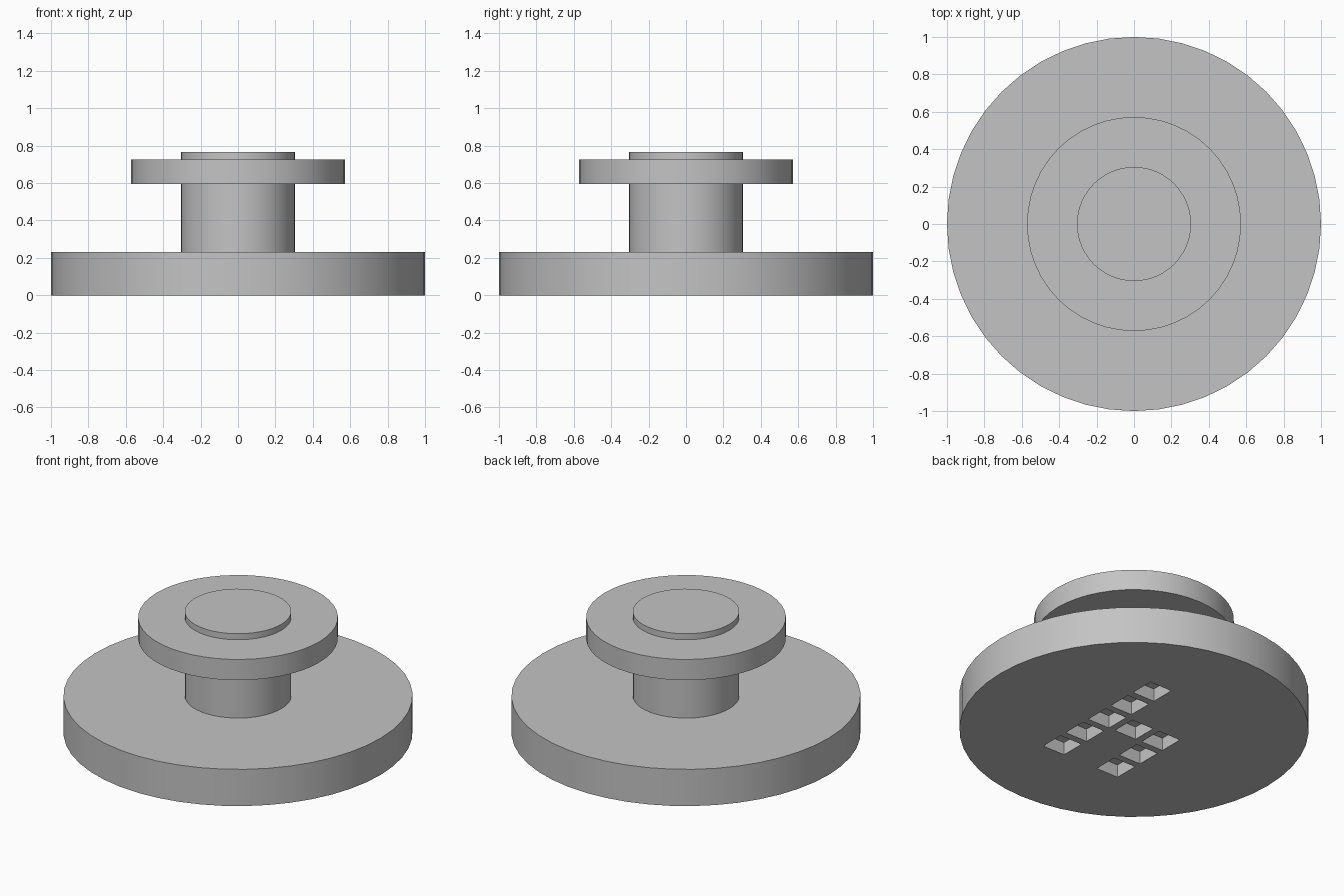
import bpy
import bmesh
from mathutils import Matrix

SEGMENTS = 48
PITCH, POCKET, DEPTH = 0.2, 0.155, 0.08

default = bpy.data.objects.get("Cube")
if default:
    bpy.data.objects.remove(default, do_unlink=True)

grey = bpy.data.materials.new("plain grey")
grey.use_nodes = True
colour = (0.55, 0.55, 0.55, 1)
grey.diffuse_color = colour
grey.node_tree.nodes["Principled BSDF"].inputs["Base Color"].default_value = colour


def make_object(name, bm):
    mesh = bpy.data.meshes.new(name)
    bm.to_mesh(mesh)
    bm.free()
    mesh.materials.append(grey)
    obj = bpy.data.objects.new(name, mesh)
    bpy.context.collection.objects.link(obj)
    return obj


def disc(name, radius, bottom, top):
    bm = bmesh.new()
    bmesh.ops.create_cone(bm, cap_ends=True, segments=SEGMENTS,
                          radius1=radius, radius2=radius, depth=top - bottom,
                          matrix=Matrix.Translation((0, 0, (bottom + top) / 2)))
    return make_object(name, bm)


def select_only(obj):
    bpy.ops.object.select_all(action='DESELECT')
    obj.select_set(True)
    bpy.context.view_layer.objects.active = obj


# Stacked round parts
base = disc("base_disc", 1.0, 0, 0.232)
stem = disc("stem", 0.305, 0.232, 0.765)
flange = disc("upper_flange", 0.572, 0.596, 0.727)

# Square pockets in the underside: a long row, one in the middle, a short row
cells = [(1, j) for j in range(-2, 3)] + [(0, 0)] + [(-1, j) for j in range(-2, 1)]
bm = bmesh.new()
for i, j in cells:
    place = Matrix.Translation((i * PITCH, j * PITCH, 0))
    bmesh.ops.create_cube(bm, size=1, matrix=place @ Matrix.Diagonal((POCKET, POCKET, 2 * DEPTH, 1)))
cutter = make_object("pocket_cutter", bm)
cutter.hide_render = True

cut = base.modifiers.new("pockets", 'BOOLEAN')
cut.operation = 'DIFFERENCE'
cut.solver = 'EXACT'
cut.object = cutter
select_only(base)
bpy.ops.object.modifier_apply(modifier=cut.name)
bpy.data.objects.remove(cutter, do_unlink=True)

# Smooth round walls with crisp rims
for part in (base, stem, flange):
    select_only(part)
    bpy.ops.object.shade_smooth_by_angle(angle=0.6)
